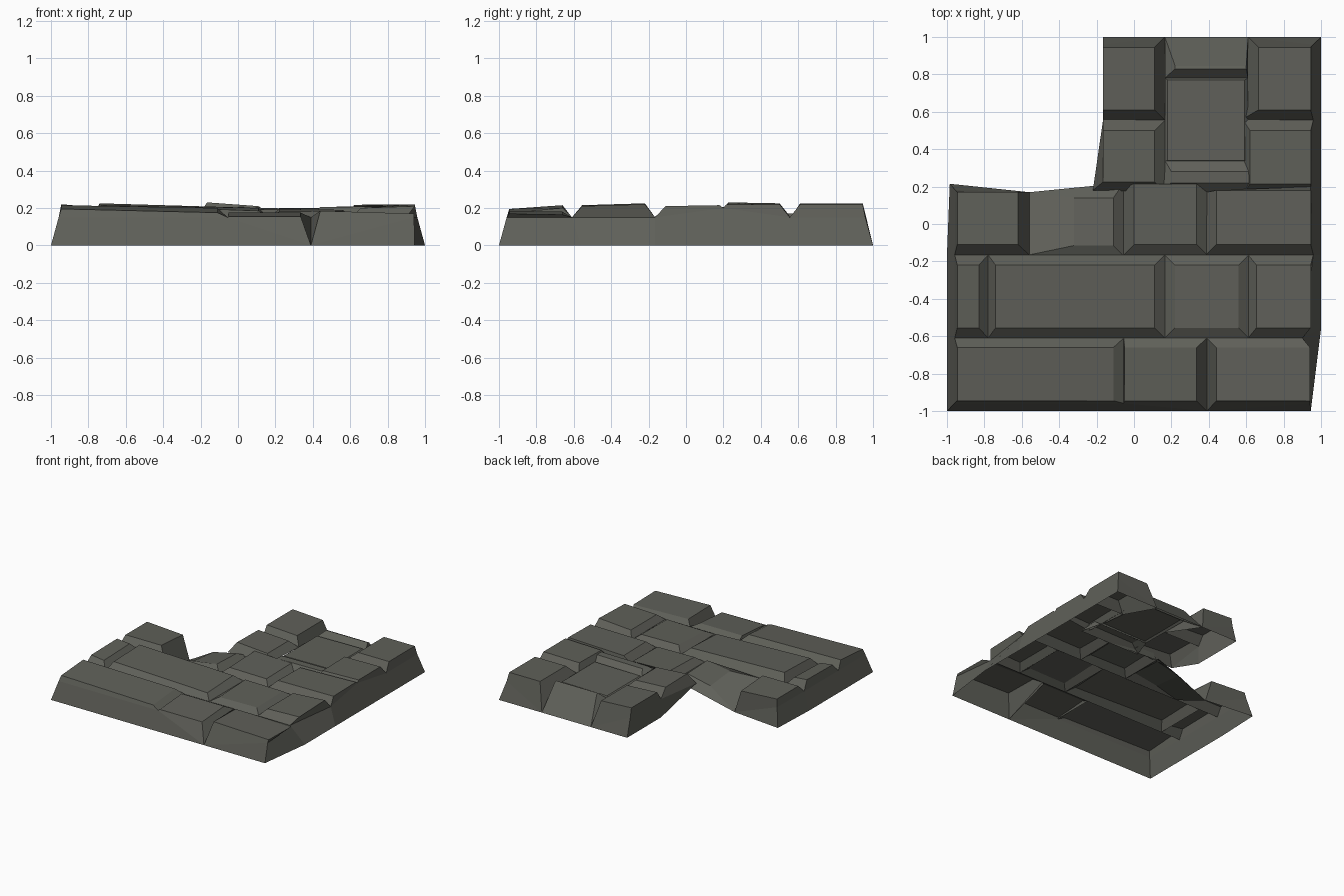
import bpy
import bmesh
from mathutils import Vector

cube = bpy.data.objects.get("Cube")
if cube:
    bpy.data.objects.remove(cube, do_unlink=True)

BEVEL = 0.055    # run of the sloped stone edges
GROOVE = 0.15    # height of the joints
WALL = 0.2       # usual height of the outer walls

stone_grey = bpy.data.materials.new("stone_grey")
stone_grey.use_nodes = True
grey = (0.115, 0.117, 0.1, 1)
stone_grey.diffuse_color = grey
stone_grey.node_tree.nodes["Principled BSDF"].inputs["Base Color"].default_value = grey

# Corners run front left, front right, back right, back left as seen from above
SIGNS = ((-1, -1), (1, -1), (1, 1), (-1, 1))
SIDES = "FRBL"   # side i joins corner i and corner i + 1


def stone(name, x0, x1, y0, y1, heights, outer="", **moved):
    """A bevelled slab; outer sides reach the ground, the others stop at the joint.
    moved: c0..c3 = joint corners, f0..f3 = wall foot corners."""
    bm = bmesh.new()
    top, mid, foot = [], [], []
    for i, (sx, sy) in enumerate(SIGNS):
        t = Vector((x0 if sx < 0 else x1, y0 if sy < 0 else y1, heights[i]))
        x, y, joint = moved.get(f"c{i}", (t.x + sx * BEVEL, t.y + sy * BEVEL, GROOVE))
        joint = min(joint, t.z - 0.005)
        end = Vector((x, y, joint))
        if f"f{i}" not in moved:
            # on an outer side the joint end lies on the sloping wall
            k = min(1, joint / WALL)
            if ("L" if sx < 0 else "R") in outer:
                end.x += (t.x - x) * k
            if ("F" if sy < 0 else "B") in outer:
                end.y += (t.y - y) * k
        top.append(bm.verts.new(t))
        mid.append(bm.verts.new(end))
        foot.append(bm.verts.new(moved.get(f"f{i}", (x, y, 0))))
    bm.faces.new(top)
    for i, side in enumerate(SIDES):
        j = (i + 1) % 4
        bm.faces.new((mid[i], mid[j], top[j], top[i]))
        if side in outer:
            bm.faces.new((foot[i], foot[j], mid[j], mid[i]))
    bmesh.ops.remove_doubles(bm, verts=bm.verts, dist=0.0005)
    bmesh.ops.delete(bm, geom=[v for v in bm.verts if not v.link_faces], context="VERTS")
    mesh = bpy.data.meshes.new(name)
    bm.to_mesh(mesh)
    bm.free()
    mesh.materials.append(stone_grey)
    bpy.context.collection.objects.link(bpy.data.objects.new(name, mesh))


# Front row
stone("front_long_stone", -.945, -.11, -.945, -.66, (.195, .175, .2, .215), "FL",
      c2=(-.055, -.61, .15), c3=(-1, -.61, .15))
stone("front_middle_stone", -.05, .335, -.945, -.66, (.155, .155, .175, .175), "F",
      c0=(-.055, -1, .15), c1=(.39, -1, 0), c2=(.39, -.61, .15), c3=(-.055, -.61, .15))
stone("front_corner_stone", .44, .94, -.945, -.66, (.185, .17, .165, .18), "FR",
      c0=(.39, -1, 0), c1=(.945, -1, .15), c2=(.9, -.61, .15), c3=(.39, -.61, .15),
      f2=(1, -.56, 0))

# Second row
stone("second_row_end_stone", -.945, -.83, -.555, -.22, (.215, .2, .21, .22), "L",
      c1=(-.78, -.61, .15), c2=(-.78, -.165, .15))
stone("second_row_long_stone", -.74, .11, -.555, -.22, (.215, .185, .2, .225),
      c0=(-.78, -.61, .15), c3=(-.78, -.165, .15))
stone("second_row_middle_stone", .22, .56, -.555, -.22, (.18, .185, .19, .195))
stone("second_row_right_stone", .655, .945, -.555, -.22, (.2, .21, .22, .2), "R",
      c0=(.61, -.61, .15), c1=(.9, -.61, .15), c3=(.61, -.165, .15), f1=(1, -.56, 0))

# Third row, broken along the back of its left half
stone("third_row_end_stone", -.945, -.62, -.11, .17, (.21, .21, .19, .21), "LB",
      c1=(-.56, -.165, .15), c2=(-.56, .17, 0), c3=(-.985, .215, .15))
stone("third_row_broken_stone", -.32, -.11, -.115, .14, (.165, .195, .185, .14),
      c0=(-.56, -.165, .15), c2=(-.055, .22, .15), c3=(-.56, .17, 0))
stone("third_row_middle_stone", 0, .335, -.11, .215, (.195, .19, .195, .205),
      c0=(-.055, -.165, .15), c2=(.39, .17, .15), c3=(-.055, .2, .15))
stone("third_row_right_stone", .44, .945, -.11, .18, (.205, .21, .215, .2), "R",
      c2=(1, .2, .2), c3=(.39, .17, .15))

# Upper left stones, cut straight along the left side
stone("upper_left_stone", -.165, .11, .225, .5, (.23, .21, .21, .225), "L",
      c0=(-.22, .18, .15), c1=(.165, .17, .17), c3=(-.165, .56, .15), f0=(-.22, .18, .15))
stone("back_left_stone", -.165, .11, .61, .945, (.225, .21, .21, .225), "LB",
      c0=(-.165, .56, .15), c2=(.165, 1, 0), c3=(-.165, 1, .15))

# Sunken middle with a ledge in front and a stone sloping to the ground behind
stone("middle_ledge", .2, .62, .22, .28, (.195, .2, .2, .195),
      c0=(.11, .17, .15), c1=(.66, .17, .15), c2=(.61, .34, .155), c3=(.165, .34, .155))
stone("sunken_middle_stone", .18, .59, .34, .77, (.165, .17, .17, .165),
      c0=(.165, .335, .155), c1=(.61, .335, .155), c2=(.61, .78, .15), c3=(.165, .78, .15))
stone("back_middle_stone", .22, .6, .83, .845, (.2, .2, .195, .195),
      c0=(.165, .78, .15), c1=(.61, .78, .15), c2=(.61, 1, 0), c3=(.165, 1, 0))

# Right stones
stone("upper_right_stone", .62, .945, .215, .5, (.21, .22, .22, .215), "R",
      c0=(.6, .18, .17), c1=(1, .2, .2), c3=(.58, .56, .15))
stone("back_right_stone", .665, .945, .61, .945, (.22, .22, .22, .22), "RB",
      c0=(.58, .56, .15), c3=(.61, 1, 0))
